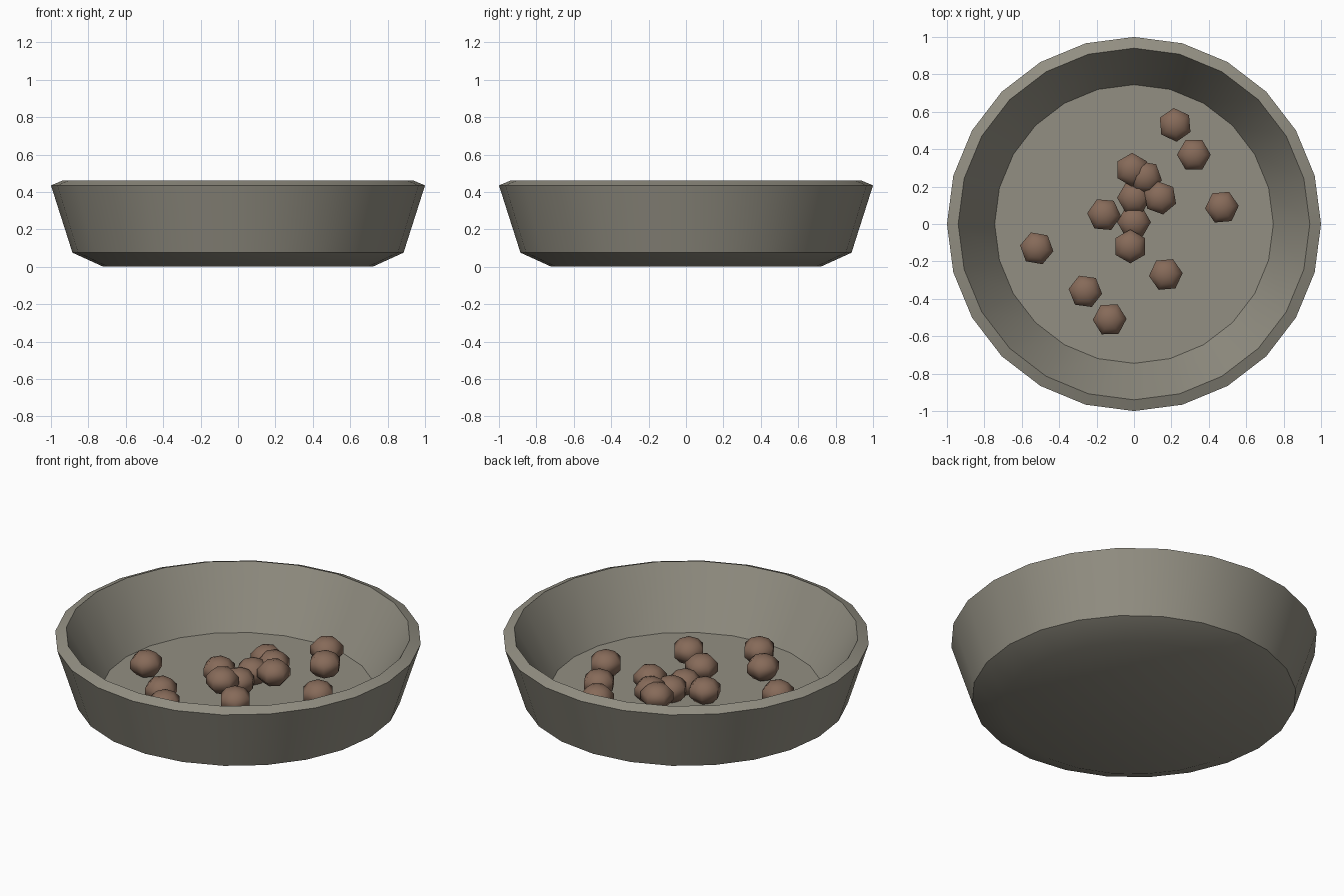
import bpy, bmesh, math

if "Cube" in bpy.data.objects:
    bpy.data.objects.remove(bpy.data.objects["Cube"], do_unlink=True)


def make_material(name, colour):
    mat = bpy.data.materials.new(name)
    mat.use_nodes = True
    mat.diffuse_color = (*colour, 1)
    mat.node_tree.nodes["Principled BSDF"].inputs["Base Color"].default_value = (*colour, 1)
    return mat


def add_object(name, bm, mat, smooth_angle):
    bmesh.ops.recalc_face_normals(bm, faces=bm.faces)
    mesh = bpy.data.meshes.new(name)
    bm.to_mesh(mesh)
    bm.free()
    mesh.materials.append(mat)
    obj = bpy.data.objects.new(name, mesh)
    bpy.context.collection.objects.link(obj)
    bpy.ops.object.select_all(action='DESELECT')
    obj.select_set(True)
    bpy.context.view_layer.objects.active = obj
    bpy.ops.object.shade_smooth_by_angle(angle=math.radians(smooth_angle))
    return obj


stone = make_material("warm grey", (0.29, 0.275, 0.225))
brown = make_material("kibble brown", (0.24, 0.145, 0.10))

# Bowl: one closed profile turned around z, from base to inner floor
SIDES = 24
profile = [(0.72, 0), (0.885, 0.075), (1, 0.435), (0.94, 0.46), (0.745, 0.12)]
bm = bmesh.new()
rings = []
for radius, z in profile:
    angles = [math.tau * i / SIDES for i in range(SIDES)]
    rings.append([bm.verts.new((radius * math.cos(a), radius * math.sin(a), z)) for a in angles])
for low, high in zip(rings, rings[1:]):
    for i in range(SIDES):
        j = (i + 1) % SIDES
        bm.faces.new((low[i], low[j], high[j], high[i]))
bm.faces.new(rings[0])
bm.faces.new(rings[-1])
add_object("bowl", bm, stone, 30)

# Food pieces: six-sided squashed balls (x, y, z, turn in degrees)
pieces = [
    (0.22, 0.53, 0.22, 5), (0.32, 0.37, 0.22, 30), (0.47, 0.09, 0.19, 35),
    (-0.01, 0.29, 0.20, 0), (0.06, 0.25, 0.20, 20), (0.00, 0.14, 0.18, 30),
    (0.14, 0.14, 0.21, 10), (-0.16, 0.05, 0.18, 25), (0.00, 0.01, 0.17, 30),
    (-0.02, -0.12, 0.22, 0), (0.17, -0.27, 0.21, 35), (-0.52, -0.13, 0.19, 20),
    (-0.26, -0.36, 0.19, 22), (-0.13, -0.51, 0.20, 32),
]
for n, (x, y, z, turn) in enumerate(pieces, 1):
    bm = bmesh.new()
    bmesh.ops.create_uvsphere(bm, u_segments=6, v_segments=5, radius=0.095)
    piece = add_object(f"food_piece_{n}", bm, brown, 70)
    piece.scale.z = 0.78
    piece.location = (x, y, z)
    piece.rotation_euler.z = math.radians(turn)
